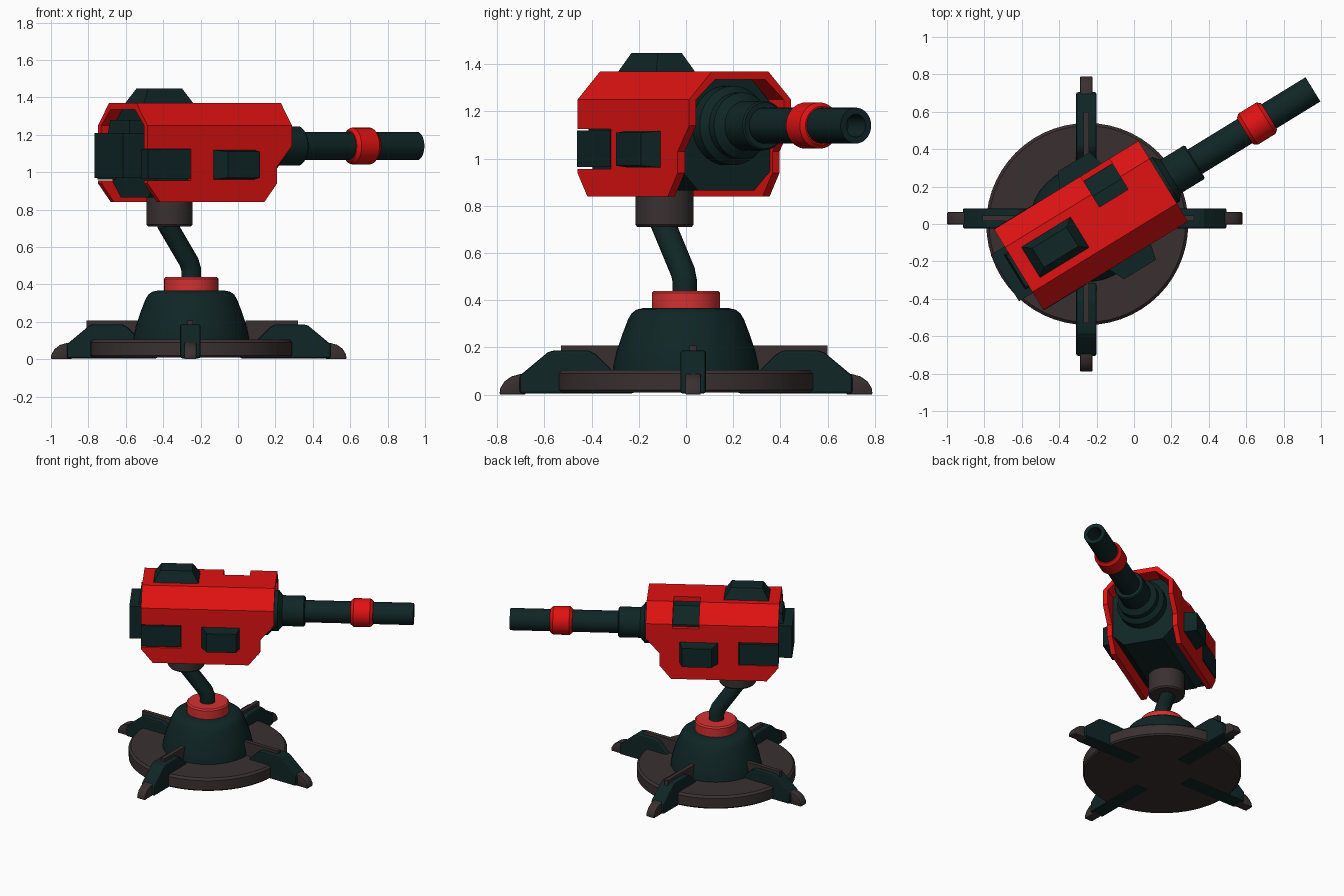
import bpy, bmesh, math
from mathutils import Matrix, Vector

if "Cube" in bpy.data.objects:
    bpy.data.objects.remove(bpy.data.objects["Cube"])


def material(name, rgb):
    m = bpy.data.materials.new(name)
    m.diffuse_color = (*rgb, 1)
    m.use_nodes = True
    m.node_tree.nodes["Principled BSDF"].inputs["Base Color"].default_value = m.diffuse_color
    return m


RED = material("red armour", (0.75, 0.006, 0.006))
RING = material("light red", (0.66, 0.03, 0.03))
DARK = material("dark teal", (0.005, 0.019, 0.019))
BROWN = material("dark brown", (0.042, 0.03, 0.03))


def finish(name, bm, mat, matrix=Matrix(), bevel=0, angle=35):
    bmesh.ops.remove_doubles(bm, verts=bm.verts, dist=1e-5)
    bmesh.ops.recalc_face_normals(bm, faces=bm.faces)
    if bevel:
        sharp = [e for e in bm.edges if e.calc_face_angle(0) > 0.5]
        bmesh.ops.bevel(bm, geom=sharp, offset=bevel, segments=2, profile=0.5, affect='EDGES')
    for f in bm.faces:
        f.smooth = True
    for e in bm.edges:
        e.smooth = e.calc_face_angle(0) < math.radians(angle)
    me = bpy.data.meshes.new(name)
    bm.to_mesh(me)
    bm.free()
    me.transform(matrix)
    me.materials.append(mat)
    ob = bpy.data.objects.new(name, me)
    bpy.context.collection.objects.link(ob)
    return ob


def prism(name, pts, a, b, axis, mat, matrix=Matrix(), bevel=0, angle=20):
    """Extrude a 2D outline: axis 'x' takes (y,z) points, axis 'y' takes (x,z) points."""
    bm = bmesh.new()
    place = (lambda p, t: (t, p[0], p[1])) if axis == 'x' else (lambda p, t: (p[0], t, p[1]))
    f = bm.faces.new([bm.verts.new(place(p, a)) for p in pts])
    ext = bmesh.ops.extrude_face_region(bm, geom=[f])["geom"]
    d = Vector(place((0, 0), b - a))
    bmesh.ops.translate(bm, vec=d, verts=[v for v in ext if isinstance(v, bmesh.types.BMVert)])
    return finish(name, bm, mat, matrix, bevel, angle)


def lathe(name, prof, mat, matrix=Matrix(), segs=40):
    """Revolve (radius, height) points around z."""
    bm = bmesh.new()
    vs = [bm.verts.new((r, 0, h)) for r, h in prof]
    es = [bm.edges.new(p) for p in zip(vs, vs[1:])]
    bmesh.ops.spin(bm, geom=vs + es, cent=(0, 0, 0), axis=(0, 0, 1), angle=2 * math.pi, steps=segs)
    return finish(name, bm, mat, matrix)


def frustum(name, base, top, mat, matrix):
    """Block between two rectangles (x0, x1, y0, y1, z)."""
    bm = bmesh.new()
    for x0, x1, y0, y1, z in (base, top):
        for p in ((x0, y0), (x1, y0), (x1, y1), (x0, y1)):
            bm.verts.new((*p, z))
    bmesh.ops.convex_hull(bm, input=bm.verts)
    bmesh.ops.dissolve_limit(bm, angle_limit=0.02, verts=bm.verts, edges=bm.edges)
    return finish(name, bm, mat, matrix, angle=20)


# ---- base: disc, dome, collar
BASE = Matrix.Translation((-0.25, 0, 0))
lathe("base_disc", [(0, 0.01), (0.53, 0.01), (0.54, 0.02), (0.54, 0.09), (0.525, 0.105), (0, 0.105)], BROWN, BASE, 56)
lathe("base_dome", [(0.31, 0.09), (0.308, 0.12), (0.295, 0.18), (0.272, 0.25), (0.245, 0.32), (0.23, 0.345),
                    (0.21, 0.36), (0.18, 0.367), (0, 0.367)], DARK, BASE)
lathe("collar", [(0.145, 0.36), (0.145, 0.43), (0.135, 0.44), (0, 0.44)], RING, BASE)

# ---- four legs with tip and fin
for side, ang, cx, cy, fin in (("right", 0, -0.21, 0.03, 0.53), ("back", 90, -0.255, 0, 0.6),
                               ("left", 180, -0.21, 0.03, 0.6), ("front", 270, -0.255, 0, 0.53)):
    M = Matrix.Translation((cx, cy, 0)) @ Matrix.Rotation(math.radians(ang), 4, 'Z')
    prism(side + "_leg", [(0.22, 0.005), (0.705, 0.005), (0.705, 0.08), (0.585, 0.18), (0.56, 0.187), (0.41, 0.187),
                          (0.38, 0.17), (0.3, 0.09), (0.22, 0.09)], -0.054, 0.054, 'y', DARK, M, 0.01)
    prism(side + "_leg_tip", [(0.68, 0), (0.79, 0), (0.788, 0.025), (0.77, 0.055), (0.74, 0.077), (0.7, 0.088),
                              (0.68, 0.088)], -0.033, 0.033, 'y', BROWN, M, 0.006, 35)
    prism(side + "_leg_fin", [(0.25, 0.1), (fin, 0.1), (fin, 0.208), (0.25, 0.208)], -0.015, 0.015, 'y', BROWN, M)

# ---- bent neck
cu = bpy.data.curves.new("neck", 'CURVE')
cu.dimensions = '3D'
cu.bevel_depth = 0.053
cu.bevel_resolution = 5
cu.use_fill_caps = True
sp = cu.splines.new('POLY')
path = [(-0.25, -0.005, 0.42), (-0.25, -0.005, 0.48), (-0.262, -0.013, 0.52), (-0.385, -0.1, 0.73)]
sp.points.add(len(path) - 1)
for p, co in zip(sp.points, path):
    p.co = (*co, 1)
cu.materials.append(DARK)
bpy.context.collection.objects.link(bpy.data.objects.new("neck", cu))

# ---- turned head: local x runs along the barrel
H = Matrix.Translation((-0.23, -0.0075, 0)) @ Matrix.Rotation(math.radians(31.5), 4, 'Z')
lathe("neck_socket", [(0, 0.71), (0.115, 0.71), (0.124, 0.72), (0.124, 0.9), (0, 0.9)], BROWN,
      H @ Matrix.Translation((-0.16, 0, 0)))
prism("head_core", [(-0.222, 0.95), (-0.14, 0.865), (0.14, 0.865), (0.222, 0.95), (0.222, 1.235), (0.128, 1.335),
                    (-0.128, 1.335), (-0.222, 1.235)], -0.38, 0.34, 'x', DARK, H)

# armour roof in three lengths, the middle one cut away on one side
L, W, T = 0.453, 0.253, 0.035
roof = [(-W, 1.25), (-0.14, 1.37), (0.14, 1.37), (W, 1.25), (W - T, 1.25), (0.125, 1.335), (-0.125, 1.335), (-W + T, 1.25)]
cut = [(-W, 1.25), (-0.14, 1.37), (0.06, 1.37), (0.06, 1.335), (-0.125, 1.335), (-W + T, 1.25)]
prism("roof_rear", roof, -L, 0.09, 'x', RED, H)
prism("roof_middle", cut, 0.09, 0.27, 'x', RED, H)
prism("roof_front", roof, 0.27, L, 'x', RED, H)

# armour sides with stepped front and rear notch
plate = [(-L, 1.125), (-0.18, 1.125), (-0.18, 0.955), (-L, 0.955), (-L, 0.94), (-L + 0.08, 0.84), (0.28, 0.84),
         (0.36, 0.94), (0.36, 1.03), (L, 1.14), (L, 1.25)]
prism("right_side_plate", plate + [(-L, 1.25)], -W, -W + T, 'y', RED, H)
prism("left_side_plate", plate + [(0.27, 1.25), (0.27, 1.22), (0.09, 1.22), (0.09, 1.25), (-L, 1.25)],
      W - T, W, 'y', RED, H)

# side boxes
for side, s in (("right", 1), ("left", -1)):
    S = H @ Matrix.Translation((0, -s * W, 1.04)) @ Matrix.Rotation(s * math.pi / 2, 4, 'X')
    frustum(side + "_side_box", (-0.05, 0.225, -0.08, 0.08, -0.02), (0.0, 0.2, -0.07, 0.07, 0.085), DARK, S)
    frustum(side + "_rear_insert", (-L, -0.185, -0.075, 0.08, -0.06), (-L, -0.185, -0.075, 0.08, 0.003), DARK, S)

# roof hump and rear blocks
frustum("roof_hump", (-0.384, -0.064, -0.1, 0.1, 1.36), (-0.331, -0.117, -0.06, 0.06, 1.447), DARK, H)
frustum("rear_block", (-0.54, -0.36, -0.145, 0.145, 0.97), (-0.54, -0.36, -0.145, 0.145, 1.21), DARK, H)
frustum("rear_upper_block", (-0.48, -0.36, -0.11, 0.11, 1.2), (-0.47, -0.36, -0.1, 0.1, 1.28), DARK, H)

# ---- barrel
B = H @ Matrix.Translation((0, 0, 1.14)) @ Matrix.Rotation(math.pi / 2, 4, 'Y')
lathe("barrel_mount", [(0, 0.3), (0.168, 0.3), (0.168, 0.4), (0.14, 0.43), (0.14, 0.47), (0.105, 0.5), (0.105, 0.645),
                       (0.098, 0.652), (0, 0.652)], DARK, B)
lathe("barrel", [(0, 0.6), (0.076, 0.6), (0.076, 1.392), (0.048, 1.392), (0.048, 1.25), (0, 1.25)], DARK, B)
lathe("barrel_ring", [(0.07, 0.965), (0.082, 0.965), (0.098, 0.985), (0.098, 1.097), (0.082, 1.117), (0.07, 1.117)],
      RED, B)
